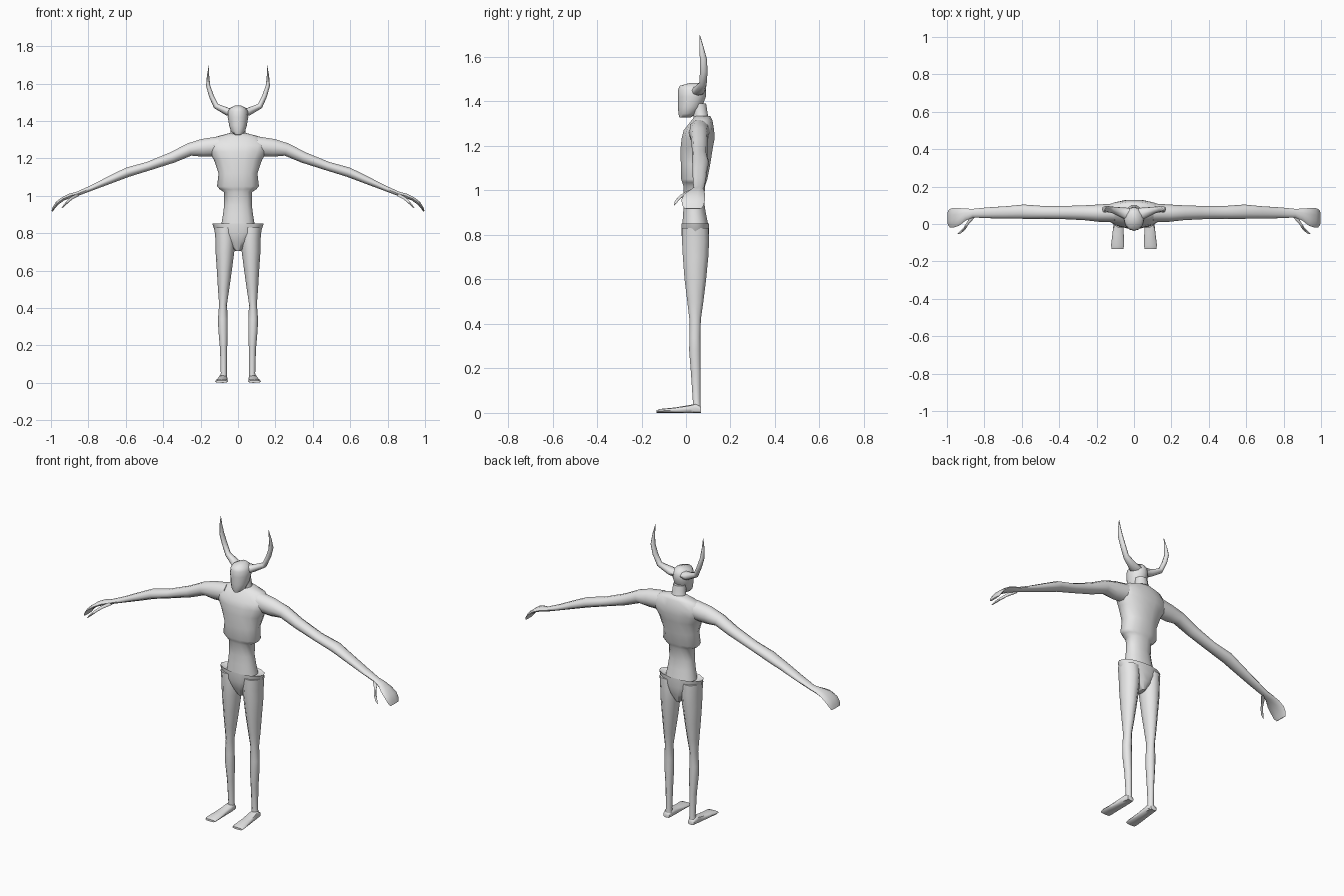
import bpy, bmesh, math
from mathutils import Vector

grey = bpy.data.materials.new("light grey")
grey.diffuse_color = (0.8, 0.8, 0.8, 1)
X, Y, Z = Vector((1, 0, 0)), Vector((0, 1, 0)), Vector((0, 0, 1))


def loft(name, sections, side, up=None, n=10, power=1.0, mirror=False):
    """Skin elliptical rings (x, y, z, radius along side, radius along up)."""
    bm = bmesh.new()
    centres = [Vector(s[:3]) for s in sections]
    rings = []
    for i, s in enumerate(sections):
        v = up
        if v is None:  # keep the ring square to the path
            tangent = centres[min(i + 1, len(centres) - 1)] - centres[max(i - 1, 0)]
            v = tangent.cross(side).normalized()
        ring = []
        for k in range(n):
            a = math.tau * k / n
            c, d = math.cos(a), math.sin(a)
            c = math.copysign(abs(c) ** power, c)
            d = math.copysign(abs(d) ** power, d)
            ring.append(bm.verts.new(centres[i] + side * c * s[3] + v * d * s[4]))
        rings.append(ring)
    for a, b in zip(rings, rings[1:]):
        for k in range(n):
            j = (k + 1) % n
            bm.faces.new((a[k], a[j], b[j], b[k]))
    bm.faces.new(rings[0])
    bm.faces.new(rings[-1])
    bmesh.ops.recalc_face_normals(bm, faces=bm.faces)
    mesh = bpy.data.meshes.new(name)
    bm.to_mesh(mesh)
    bm.free()
    mesh.materials.append(grey)
    ob = bpy.data.objects.new(name, mesh)
    bpy.context.collection.objects.link(ob)
    if mirror:
        ob.modifiers.new("Mirror", 'MIRROR')
    bpy.ops.object.select_all(action='DESELECT')
    ob.select_set(True)
    bpy.context.view_layer.objects.active = ob
    bpy.ops.object.shade_smooth_by_angle(angle=math.radians(60))
    return ob


# Chest with a stepped rib edge, running down into the waist
loft("torso", [
    (0, .075, 1.335, .045, .035), (0, .072, 1.315, .12, .048),
    (0, .058, 1.27, .165, .070), (0, .055, 1.235, .155, .076),
    (0, .048, 1.19, .128, .074), (0, .043, 1.12, .104, .068),
    (0, .037, 1.05, .112, .060), (0, .037, 1.035, .098, .055),
    (0, .037, 1.02, .076, .050), (0, .036, .95, .074, .046),
    (0, .038, .90, .080, .052), (0, .042, .84, .090, .060)],
    X, Y, n=14, power=.9)

# Flared hips tapering to the crotch
loft("pelvis", [
    (0, .042, .835, .085, .058), (0, .042, .852, .138, .064),
    (0, .042, .80, .120, .064), (0, .045, .755, .070, .055),
    (0, .048, .705, .016, .035)], X, Y, n=14)

# Thigh, knee, calf and ankle
loft("leg", [
    (.072, .042, .83, .055, .062), (.068, .043, .77, .053, .064),
    (.070, .043, .70, .050, .060), (.073, .042, .60, .040, .051),
    (.077, .042, .50, .030, .038), (.080, .041, .42, .021, .027),
    (.081, .040, .34, .026, .026), (.080, .040, .28, .025, .027),
    (.077, .044, .18, .019, .023), (.076, .048, .05, .016, .018),
    (.078, .048, .01, .022, .020)], X, Y, n=10, mirror=True)

# Long flat foot, wider at the toes
loft("foot", [
    (.080, .068, .014, .020, .014), (.080, .045, .021, .024, .021),
    (.081, .02, .018, .026, .018), (.085, -.05, .012, .030, .012),
    (.088, -.115, .009, .035, .009), (.088, -.133, .006, .031, .006)],
    X, Z, n=8, power=.6, mirror=True)

# Shoulder, arm and broad flat hand bent down at the knuckles
loft("arm", [
    (.10, .060, 1.265, .050, .055), (.19, .058, 1.256, .046, .050),
    (.26, .060, 1.247, .040, .036), (.35, .061, 1.205, .036, .031),
    (.48, .062, 1.158, .034, .025), (.59, .066, 1.126, .038, .027),
    (.68, .062, 1.087, .033, .022), (.78, .060, 1.043, .029, .015),
    (.86, .058, 1.010, .023, .012), (.90, .050, .999, .032, .013),
    (.935, .038, .984, .047, .011), (.968, .033, .959, .053, .010),
    (.985, .031, .935, .049, .007), (.994, .032, .917, .038, .004)],
    Y, n=10, mirror=True)

# Hooked thumb
loft("thumb", [
    (.855, .045, 1.005, .014, .009), (.885, .010, .990, .013, .009),
    (.905, -.022, .974, .010, .008), (.925, -.042, .953, .008, .006),
    (.942, -.052, .934, .002, .002)], Y, n=6, mirror=True)

# Neck and head
loft("neck", [
    (0, .075, 1.29, .060, .042), (0, .066, 1.335, .040, .035),
    (0, .056, 1.39, .036, .036)], X, Y, n=10)
loft("head", [
    (0, -.004, 1.328, .020, .026), (0, .006, 1.345, .038, .040),
    (0, .018, 1.375, .047, .054), (0, .026, 1.42, .055, .063),
    (0, .027, 1.452, .053, .063), (0, .026, 1.47, .042, .054),
    (0, .040, 1.483, .015, .022)], X, Y, n=12)

# Horns sweeping out and then up to a point
loft("horn", [
    (.015, .045, 1.447, .040, .026), (.055, .058, 1.449, .030, .021),
    (.118, .076, 1.480, .017, .015), (.143, .080, 1.535, .017, .013),
    (.160, .078, 1.590, .016, .011), (.160, .070, 1.645, .009, .006),
    (.155, .062, 1.698, .001, .001)], Y, n=8, mirror=True)
